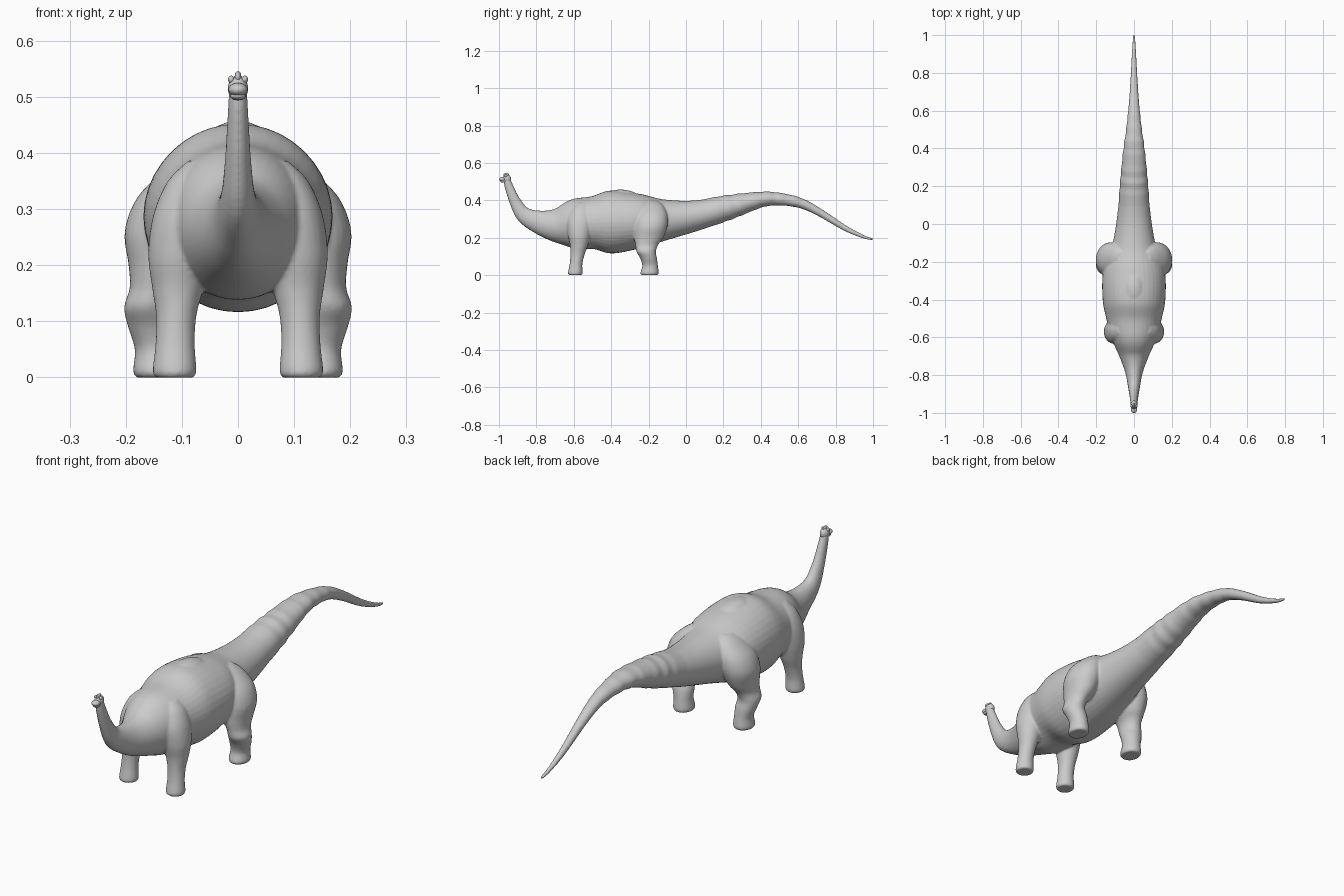
import bpy, bmesh, math
from mathutils import Vector, Matrix

if "Cube" in bpy.data.objects:
    bpy.data.objects.remove(bpy.data.objects["Cube"])


def spline(rows, steps):
    """Catmull-Rom interpolation of rows of numbers."""
    out = []
    for i in range(len(rows) - 1):
        p = [rows[max(0, min(len(rows) - 1, i + k))] for k in (-1, 0, 1, 2)]
        for s in range(steps):
            t = s / steps
            out.append([0.5 * (2 * b + (c - a) * t + (2 * a - 5 * b + 4 * c - d) * t * t
                               + (3 * b - a - 3 * c + d) * t ** 3)
                        for a, b, c, d in zip(*p)])
    return out + [list(rows[-1])]


def loft(bm, rows, sides=40, steps=6, level=False, ripple=None):
    """Closed tube through (x, y, z, half width, half depth) stations."""
    pts = spline(rows, steps)
    rings = []
    for i, (x, y, z, w, h) in enumerate(pts):
        a, b = pts[max(0, i - 1)], pts[min(len(pts) - 1, i + 1)]
        t = Vector((0, b[1] - a[1], b[2] - a[2])).normalized()
        n = Vector((0, 1, 0)) if level else Vector((0, -t.z, t.y))
        k = ripple(y) if ripple else 1
        c = Vector((x, y, z))
        rings.append([bm.verts.new(c + Vector((w * k * math.cos(q), 0, 0)) + n * h * k * math.sin(q))
                      for q in (2 * math.pi * j / sides for j in range(sides))])
    for r, s in zip(rings, rings[1:]):
        for j in range(sides):
            m = (j + 1) % sides
            bm.faces.new((r[j], r[m], s[m], s[j]))
    bm.faces.new(rings[0])
    bm.faces.new(rings[-1])


def ball(bm, centre, radii):
    bmesh.ops.create_uvsphere(bm, u_segments=24, v_segments=16, radius=1,
                              matrix=Matrix.Translation(centre) @ Matrix.Diagonal((*radii, 1)))


def finish(bm, name):
    bmesh.ops.recalc_face_normals(bm, faces=bm.faces)
    for f in bm.faces:
        f.smooth = True
    me = bpy.data.meshes.new(name)
    bm.to_mesh(me)
    bm.free()
    ob = bpy.data.objects.new(name, me)
    bpy.context.collection.objects.link(ob)
    return ob


def tail_ripple(y):
    if 0.08 < y < 0.62:
        return 1 + 0.03 * math.sin(2 * math.pi * y / 0.07)
    return 1


# Neck, trunk and tail: y, z, half width, half depth
spine = [(-.958, .515, .016, .018), (-.947, .475, .018, .023), (-.912, .39, .023, .031),
         (-.864, .32, .031, .044), (-.783, .283, .047, .064), (-.695, .267, .08, .092),
         (-.6, .273, .122, .133), (-.5, .28, .147, .141), (-.4, .284, .166, .168),
         (-.25, .29, .163, .146), (-.115, .296, .116, .11), (.05, .318, .088, .082),
         (.23, .363, .073, .066), (.4, .404, .056, .042), (.5, .406, .042, .034),
         (.61, .386, .03, .027), (.71, .338, .022, .021), (.85, .252, .014, .015),
         (.95, .205, .009, .009), (1.003, .191, .005, .005)]

# Legs: x, y, z, half width, half length
front_leg = [(.113, -.592, 0, .034, .034), (.113, -.592, .012, .039, .039),
             (.112, -.588, .06, .035, .034), (.11, -.58, .11, .036, .038),
             (.107, -.572, .16, .046, .048), (.103, -.57, .22, .057, .062),
             (.095, -.565, .29, .056, .07), (.08, -.56, .35, .045, .055),
             (.07, -.555, .385, .02, .03)]
hind_leg = [(.145, -.195, 0, .037, .043), (.145, -.195, .012, .042, .049),
            (.146, -.192, .05, .038, .042), (.152, -.2, .09, .044, .045),
            (.158, -.213, .125, .045, .052), (.15, -.21, .16, .043, .06),
            (.138, -.2, .2, .057, .078), (.13, -.19, .26, .072, .09),
            (.115, -.185, .32, .065, .085), (.085, -.18, .37, .045, .06),
            (.07, -.18, .395, .02, .03)]

bm = bmesh.new()
loft(bm, [(0, *s) for s in spine], ripple=tail_ripple)
for side in (-1, 1):
    for leg in (front_leg, hind_leg):
        loft(bm, [(side * s[0], *s[1:]) for s in leg], sides=28, level=True)
# Back hump
ball(bm, (0, -.35, .34), (.09, .15, .118))
body = finish(bm, "body")

# Fuse the parts into one skin
fuse = body.modifiers.new("fuse", 'REMESH')
fuse.mode = 'VOXEL'
fuse.voxel_size = 0.005
fuse.use_smooth_shade = True
relax = body.modifiers.new("relax", 'SMOOTH')
relax.factor = 0.5
relax.iterations = 4

# Head: skull, snout, lower jaw
bm = bmesh.new()
ball(bm, (0, -.958, .515), (.018, .023, .023))
ball(bm, (0, -.981, .513), (.017, .019, .012))
ball(bm, (0, -.976, .502), (.014, .017, .008))
finish(bm, "head")

# Nasal crest
bm = bmesh.new()
ball(bm, (0, -.961, .535), (.006, .015, .011))
finish(bm, "head_crest")

# Eyes with brow bumps
bm = bmesh.new()
for side in (-1, 1):
    ball(bm, (side * .012, -.964, .531), (.006, .009, .007))
finish(bm, "eyes")
